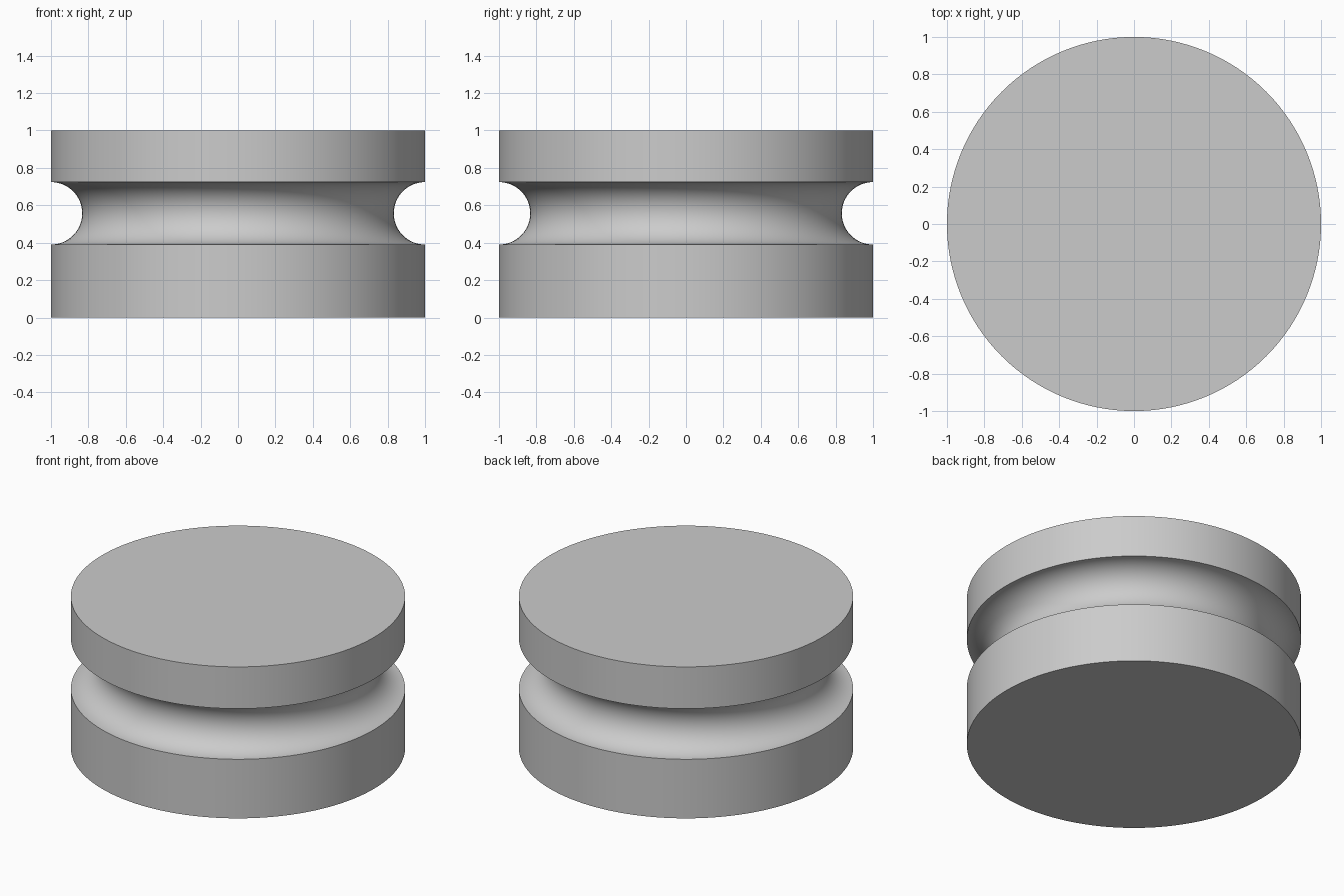
import bpy, bmesh, math
from mathutils import Matrix

cube = bpy.data.objects.get("Cube")
if cube:
    bpy.data.objects.remove(cube, do_unlink=True)

RADIUS, HEIGHT = 1.0, 1.0
GROOVE_R, GROOVE_Z = 0.167, 0.557
SEGMENTS, ARC_STEPS = 128, 32

# Plain grey material
grey = bpy.data.materials.new("plain_grey")
grey.use_nodes = True
colour = (0.6, 0.6, 0.6, 1)
grey.diffuse_color = colour
grey.node_tree.nodes["Principled BSDF"].inputs["Base Color"].default_value = colour

# Half profile: bottom edge, round groove, top edge
profile = [(0, 0), (RADIUS, 0)]
for i in range(ARC_STEPS + 1):
    a = -math.pi / 2 + math.pi * i / ARC_STEPS
    profile.append((RADIUS - GROOVE_R * math.cos(a), GROOVE_Z + GROOVE_R * math.sin(a)))
profile += [(RADIUS, HEIGHT), (0, HEIGHT)]

# Turn the profile about the vertical axis
bm = bmesh.new()
verts = [bm.verts.new((r, 0, z)) for r, z in profile]
edges = [bm.edges.new(pair) for pair in zip(verts, verts[1:])]
bmesh.ops.spin(bm, geom=verts + edges, cent=(0, 0, 0), axis=(0, 0, 1),
               angle=math.tau, steps=SEGMENTS, use_duplicate=False)
bmesh.ops.remove_doubles(bm, verts=bm.verts, dist=0.0005)
bmesh.ops.recalc_face_normals(bm, faces=bm.faces)

mesh = bpy.data.meshes.new("grooved_disc")
bm.to_mesh(mesh)
bm.free()
mesh.materials.append(grey)
disc = bpy.data.objects.new("grooved_disc", mesh)
bpy.context.collection.objects.link(disc)

# Smooth round walls, sharp rims
bpy.context.view_layer.objects.active = disc
disc.select_set(True)
bpy.ops.object.shade_smooth_by_angle(angle=math.radians(30))
